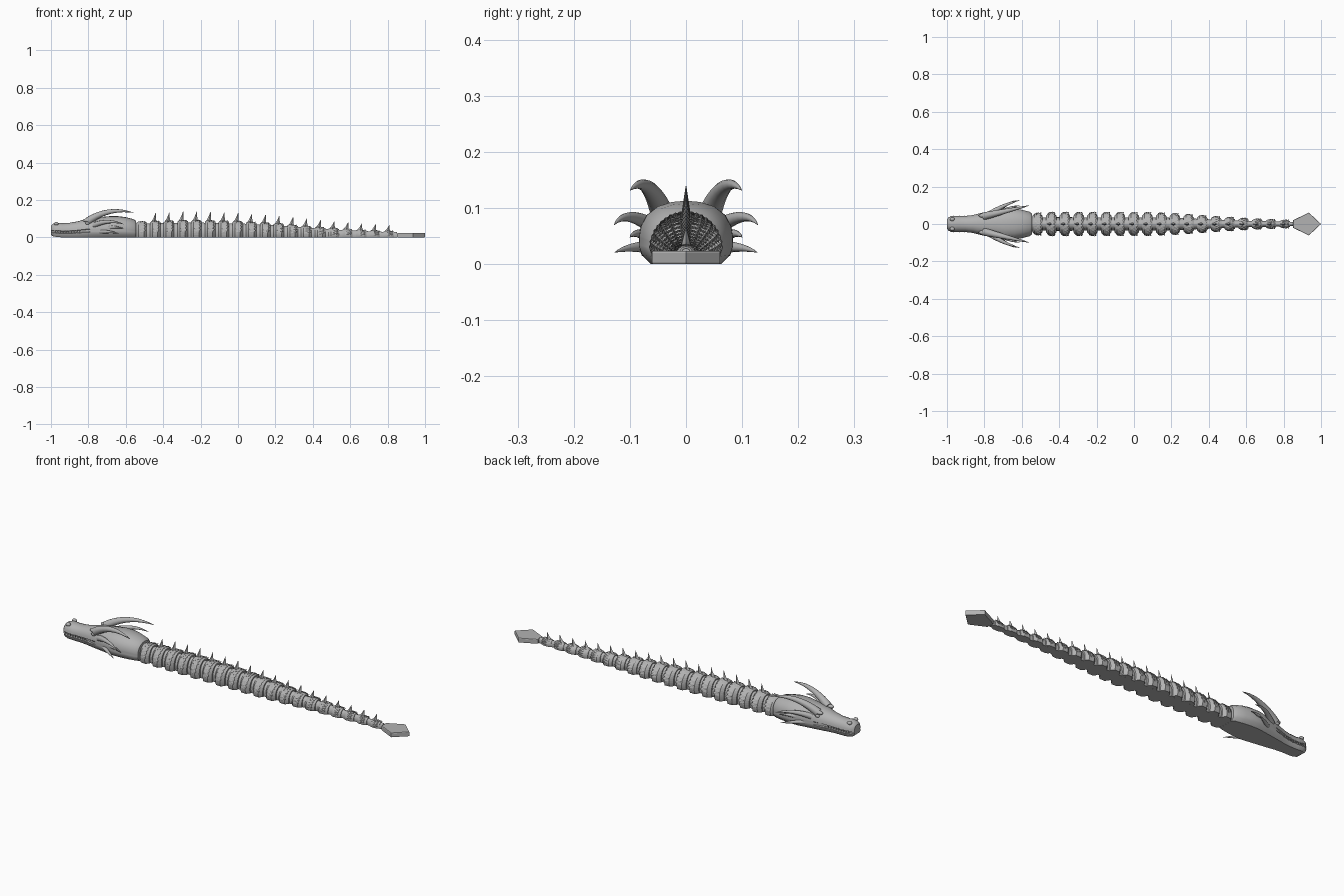
import bpy, bmesh
from math import sin, cos, pi, radians
from mathutils import Vector

cube = bpy.data.objects.get("Cube")
if cube:
    bpy.data.objects.remove(cube)

grey = bpy.data.materials.new("matte grey")
grey.use_nodes = True
colour = (0.45, 0.45, 0.45, 1)
grey.diffuse_color = colour
grey.node_tree.nodes["Principled BSDF"].inputs["Base Color"].default_value = colour


def finish(name, bm, smooth=None):
    bmesh.ops.recalc_face_normals(bm, faces=bm.faces)
    mesh = bpy.data.meshes.new(name)
    bm.to_mesh(mesh)
    bm.free()
    mesh.materials.append(grey)
    ob = bpy.data.objects.new(name, mesh)
    bpy.context.collection.objects.link(ob)
    if smooth:
        bpy.ops.object.select_all(action='DESELECT')
        ob.select_set(True)
        bpy.context.view_layer.objects.active = ob
        bpy.ops.object.shade_smooth_by_angle(angle=radians(smooth))
    return ob


def loft(bm, rings):
    rows = [[bm.verts.new(p) for p in ring] for ring in rings]
    n = len(rows[0])
    for a, b in zip(rows, rows[1:]):
        for i in range(n):
            j = (i + 1) % n
            bm.faces.new((a[i], a[j], b[j], b[i]))
    bm.faces.new(rows[0])
    bm.faces.new(rows[-1])


def lerp(table, x):
    for (x0, a), (x1, b) in zip(table, table[1:]):
        if x <= x1:
            t = max(0, (x - x0) / (x1 - x0))
            return a + (b - a) * t
    return table[-1][1]


# Head: x, half width, top, underside, mouth depth
stations = [
    (-1.0, .026, .062, .014, .1), (-.99, .037, .073, .006, .2),
    (-.97, .044, .079, .002, .25), (-.94, .043, .076, 0, .25),
    (-.9, .043, .078, 0, .25), (-.86, .048, .085, 0, .2),
    (-.83, .056, .093, 0, .12), (-.79, .064, .102, 0, 0),
    (-.74, .074, .108, 0, 0), (-.69, .084, .113, 0, 0),
    (-.64, .083, .113, 0, 0), (-.6, .076, .108, 0, 0),
    (-.56, .066, .098, 0, 0), (-.545, .055, .088, 0, 0)]


def head_ring(x, w, top, low, mouth):
    m = 1 - mouth
    half = [(.74, 0), (.94, .14), (1, .27), (m, .3), (m, .42), (1, .45), (.96, .6),
            (.84, .77), (.6, .91), (.3, .98)]
    side = [(w * y, low + (top - low) * z) for y, z in half]
    return [(x, y, z) for y, z in side] + [(x, 0, top)] + [(x, -y, z) for y, z in reversed(side)]


bm = bmesh.new()
loft(bm, [head_ring(*s) for s in stations])
finish("head", bm, 40)


# Horns: tapered curved spikes, mirrored
def horn(name, p0, p1, p2, radius):
    for side, label in ((1, "left"), (-1, "right")):
        a, b, c = (Vector((p[0], p[1] * side, p[2])) for p in (p0, p1, p2))
        rings = []
        for k in range(11):
            t = k / 10
            mid = a * (1 - t) ** 2 + b * 2 * t * (1 - t) + c * t * t
            tangent = ((b - a) * (1 - t) + (c - b) * t).normalized()
            u = tangent.cross(Vector((0, 0, 1))).normalized()
            v = u.cross(tangent)
            r = radius * max(.03, (1 - t) ** .75)
            rings.append([mid + r * (u * cos(q * pi / 6) + v * sin(q * pi / 6))
                          for q in range(12)])
        bm = bmesh.new()
        loft(bm, rings)
        finish(label + "_" + name, bm, 50)


horn("crown_horn", (-.8, .042, .088), (-.69, .068, .165), (-.56, .099, .132), .021)
horn("cheek_horn", (-.77, .055, .065), (-.69, .108, .1), (-.61, .128, .07), .015)
horn("jaw_horn", (-.74, .062, .03), (-.69, .1, .033), (-.635, .127, .021), .012)
horn("rear_frill", (-.7, .07, .05), (-.66, .09, .06), (-.61, .1, .048), .011)


# Eyes, brows and nostrils
def ball(name, place, size):
    for side, label in ((1, "left"), (-1, "right")):
        bm = bmesh.new()
        bmesh.ops.create_uvsphere(bm, u_segments=14, v_segments=8, radius=1)
        bmesh.ops.scale(bm, vec=size, verts=bm.verts)
        bmesh.ops.translate(bm, vec=(place[0], place[1] * side, place[2]), verts=bm.verts)
        finish(label + "_" + name, bm, 60)


ball("eye", (-.805, .055, .076), (.012, .007, .008))
ball("brow", (-.805, .045, .091), (.026, .012, .01))
ball("nostril_ridge", (-.972, .026, .073), (.013, .011, .009))

# Teeth along both sides of the mouth
bm = bmesh.new()
for side in (1, -1):
    for k in range(10):
        x = -.978 + k * .0145
        w = lerp([(s[0], s[1]) for s in stations], x) * .93
        up = k % 2
        tip, base = (.037, .02) if up else (.02, .037)
        rings = [[(x + dx * r, side * w + dy * r, z)
                  for dx, dy in ((1, 0), (0, 1), (-1, 0), (0, -1))]
                 for z, r in ((base, .005), (tip, .0006))]
        loft(bm, rings)
finish("teeth", bm)

# Body outline along its length
half_width = [(-.55, .06), (-.45, .066), (.1, .065), (.25, .058), (.4, .046),
              (.6, .032), (.75, .025), (.86, .02)]
height = [(-.55, .088), (-.25, .097), (0, .091), (.2, .079), (.4, .06),
          (.6, .045), (.75, .037), (.86, .034)]


def surface(x, angle, fx=1.0, fz=1.0, lift=0.0):
    w = lerp(half_width, x) * fx + lift
    top = lerp(height, x) * fz + lift
    return Vector((x, w * cos(angle), max(0, top * (.3 + .7 * sin(angle)))))


def body_ring(x, fx, fz):
    return [surface(x, radians(-25 + 230 * k / 22), fx, fz) for k in range(23)]


# Flexible links joining the segments
bm = bmesh.new()
loft(bm, [body_ring(-.56 + k * .0705, .55, .82) for k in range(21)])
finish("spine_links", bm, 40)

# Body segments with overlapping scales
pitch, count = .0735, 19
for s in range(count):
    x0 = -.545 + s * pitch
    bm = bmesh.new()
    loft(bm, [body_ring(x0 + d, fx, fz) for d, fx, fz in
              ((0, .66, .88), (.014, .93, .95), (.042, .95, .96), (.056, .68, .9))])
    for row in range(3):
        for k in range(10 + row % 2):
            a = radians(3 + 174 * (k + .5 * (1 - row % 2)) / 10)
            x = x0 + .007 + row * .012
            da = radians(9)
            f = (.8, .93, .95)[row]
            nose = bm.verts.new(surface(x, a, f, .94))
            left = bm.verts.new(surface(x + .011, a + da, .95, .95))
            right = bm.verts.new(surface(x + .011, a - da, .95, .95))
            tip = bm.verts.new(surface(x + .02, a, .95, .95, .0035))
            root = bm.verts.new(surface(x + .015, a, .9, .92))
            for tri in ((nose, left, tip), (nose, tip, right), (left, root, tip),
                        (tip, root, right), (nose, root, left), (nose, right, root)):
                bm.faces.new(tri)
    finish("body_segment", bm)

# Back spikes: thin swept fins
for s in range(1, count):
    x0 = -.545 + s * pitch
    top = lerp(height, x0)
    rise = lerp([(-.5, .038), (-.3, .043), (.3, .034), (.86, .028)], x0)
    rings = []
    for k in range(6):
        t = k / 5
        front, back = x0 + .004 + .026 * t ** .7, x0 + .034 - .002 * t
        mid, w = (front + back) / 2, .008 * (1 - t) + .0006
        z = top * .9 + t * (rise + top * .1)
        rings.append([(front, 0, z), (mid, w, z), (back, 0, z), (mid, -w, z)])
    bm = bmesh.new()
    loft(bm, rings)
    finish("back_spike", bm)

# Tail blade: flat diamond with a softened rim
outline = [(.85, .02), (.935, .061), (1, 0), (.935, -.061), (.85, -.02)]
bm = bmesh.new()
loft(bm, [[(.925 + (x - .925) * f, y * f, z) for x, y in outline]
          for z, f in ((0, .97), (.003, 1), (.02, 1), (.023, .97))])
finish("tail_blade", bm)
